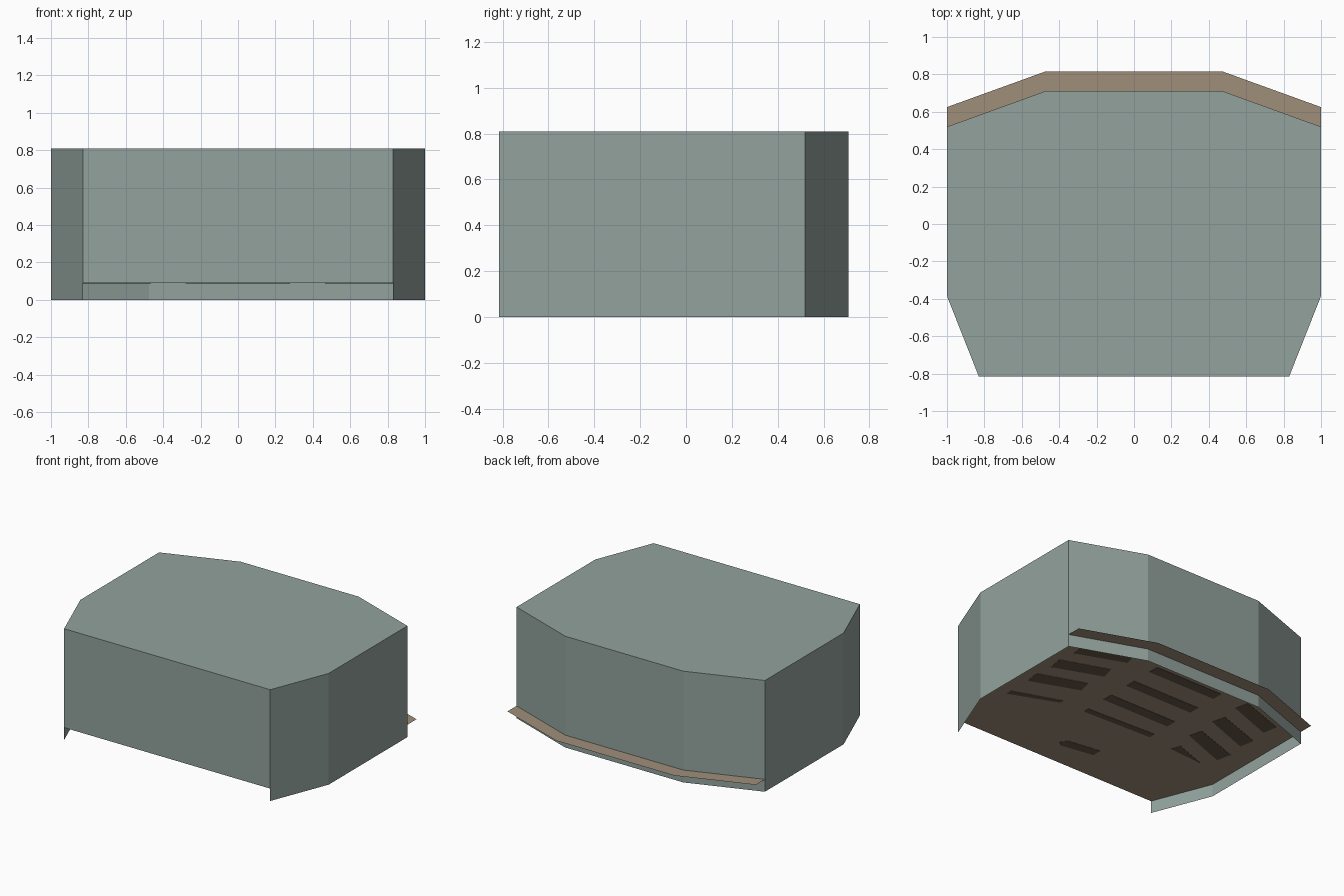
import bpy
import bmesh

cube = bpy.data.objects.get("Cube")
if cube:
    bpy.data.objects.remove(cube, do_unlink=True)


def material(name, rgb):
    """Flat material from display colour values."""
    lin = [((c / 255 + 0.055) / 1.055) ** 2.4 for c in rgb] + [1.0]
    mat = bpy.data.materials.new(name)
    mat.use_nodes = True
    mat.diffuse_color = lin
    mat.node_tree.nodes["Principled BSDF"].inputs["Base Color"].default_value = lin
    return mat


def finish(name, bm, mat):
    mesh = bpy.data.meshes.new(name)
    bm.to_mesh(mesh)
    bm.free()
    mesh.materials.append(mat)
    obj = bpy.data.objects.new(name, mesh)
    bpy.context.collection.objects.link(obj)
    return obj


def mirrored(half):
    """Close a half outline (front to back, x > 0) across the centre."""
    return half + [(-x, y) for x, y in reversed(half)]


grey_green = material("grey green", (146, 162, 157))
brown = material("brown", (160, 143, 122))
dark_brown = material("dark brown", (104, 88, 72))

HEIGHT, FLOOR = 0.81, 0.09
hull = mirrored([(0.83, -0.815), (1, -0.385), (1, 0.52), (0.475, 0.71)])

# Shell: flat roof and thin walls; the front wall stops at floor height
bm = bmesh.new()
top = [bm.verts.new((x, y, HEIGHT)) for x, y in hull]
mid = [bm.verts.new((x, y, FLOOR)) for x, y in hull]
low = [bm.verts.new((x, y, 0)) for x, y in hull]
bm.faces.new(top)
n = len(hull)
for i in range(n):
    j = (i + 1) % n
    if j == 0:
        bm.faces.new((mid[i], mid[j], top[j], top[i]))
    else:
        bm.faces.new((low[i], low[j], top[j], top[i]))
bmesh.ops.delete(bm, geom=[v for v in bm.verts if not v.link_faces], context='VERTS')
finish("shell", bm, grey_green)

# Floor sheet, running out behind the back walls as a narrow ledge
bm = bmesh.new()
outline = mirrored([(0.83, -0.815), (1, -0.385), (1, 0.625), (0.475, 0.815)])
bm.faces.new([bm.verts.new((x, y, FLOOR)) for x, y in reversed(outline)])
finish("floor_and_ledge", bm, brown)


def slot(name, points):
    """Thin dark plate under the floor."""
    bm = bmesh.new()
    face = bm.faces.new([bm.verts.new((x, y, FLOOR - 0.001)) for x, y in points])
    grown = bmesh.ops.extrude_face_region(bm, geom=[face])["geom"]
    for v in grown:
        if isinstance(v, bmesh.types.BMVert):
            v.co.z -= 0.002
    bmesh.ops.recalc_face_normals(bm, faces=bm.faces)
    finish(name, bm, dark_brown)


# Rows of slots following the bent back edge
for row in range(3):
    y = 0.25 - 0.237 * (row - 1)
    slot("middle_slot", [(-0.275, y), (0.275, y), (0.275, y + 0.08), (-0.275, y + 0.08)])
    for side, label in ((1, "left"), (-1, "right")):
        wing = [(0.465, y), (0.49, y + 0.1), (0.835, y - 0.02), (0.815, y - 0.13)]
        slot(label + "_slot", [(side * px, py) for px, py in wing])

# Narrower last row and the single front slot
slot("middle_end_slot", [(-0.28, -0.17), (0.27, -0.19), (0.277, -0.145), (-0.277, -0.12)])
slot("left_end_slot", [(0.465, -0.2), (0.47, -0.17), (0.815, -0.29), (0.81, -0.335)])
slot("right_end_slot", [(-0.485, -0.2), (-0.51, -0.13), (-0.76, -0.22)])
slot("front_slot", [(-0.145, -0.59), (0.105, -0.63), (0.14, -0.605), (0.1, -0.555), (-0.145, -0.52)])
